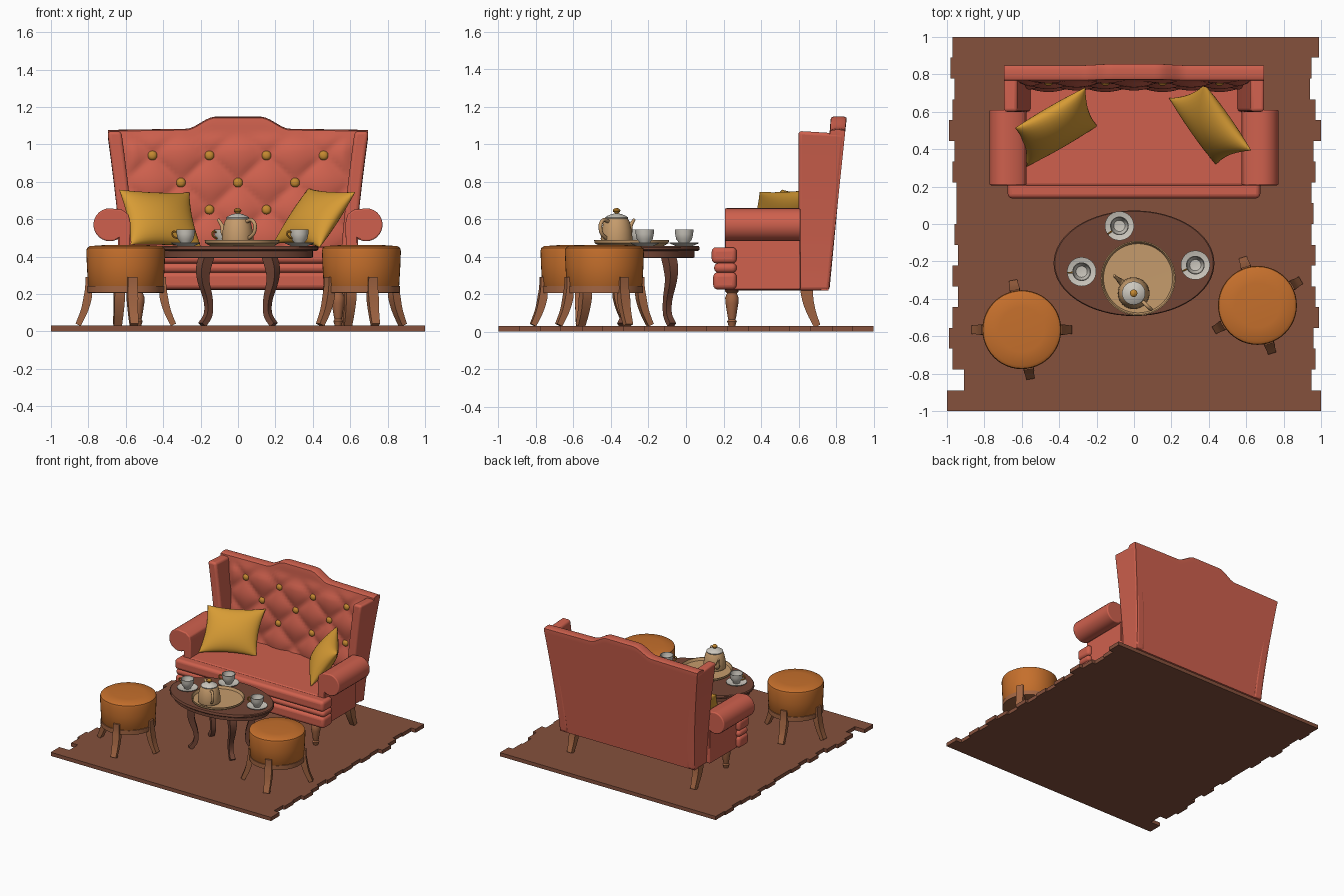
import bpy, bmesh, math
from mathutils import Vector
from math import sin, cos, pi, radians

if "Cube" in bpy.data.objects:
    bpy.data.objects.remove(bpy.data.objects["Cube"])


def mat(name, r, g, b):
    m = bpy.data.materials.new(name)
    m.diffuse_color = (r, g, b, 1)
    m.use_nodes = True
    m.node_tree.nodes["Principled BSDF"].inputs["Base Color"].default_value = m.diffuse_color
    return m


CORAL = mat("coral fabric", 0.62, 0.118, 0.075)
MUSTARD = mat("mustard fabric", 0.68, 0.33, 0.035)
ORANGE = mat("orange leather", 0.56, 0.16, 0.025)
FLOOR = mat("floor wood", 0.235, 0.082, 0.046)
LEG = mat("leg wood", 0.36, 0.13, 0.055)
TABLE = mat("dark table wood", 0.17, 0.06, 0.036)
TAN = mat("tan ceramic", 0.56, 0.33, 0.15)
WHITE = mat("white china", 0.6, 0.57, 0.51)
GOLD = mat("gold trim", 0.56, 0.25, 0.03)


def finish(name, bm, material, bevel=0, angle=40):
    bmesh.ops.remove_doubles(bm, verts=bm.verts, dist=1e-5)
    bmesh.ops.recalc_face_normals(bm, faces=bm.faces)
    me = bpy.data.meshes.new(name)
    bm.to_mesh(me)
    bm.free()
    ob = bpy.data.objects.new(name, me)
    bpy.context.collection.objects.link(ob)
    me.materials.append(material)
    if bevel:
        b = ob.modifiers.new("round", 'BEVEL')
        b.width, b.segments, b.limit_method = bevel, 4, 'ANGLE'
        b.angle_limit = radians(35)
    bpy.ops.object.select_all(action='DESELECT')
    ob.select_set(True)
    bpy.context.view_layer.objects.active = ob
    bpy.ops.object.shade_smooth_by_angle(angle=radians(angle))
    return ob


def loft(name, rings, material, bevel=0, caps=(True, True)):
    """Skin a list of closed rings of points."""
    bm = bmesh.new()
    vs = [[bm.verts.new(p) for p in r] for r in rings]
    n = len(rings[0])
    for a, b in zip(vs, vs[1:]):
        for i in range(n):
            j = (i + 1) % n
            bm.faces.new((a[i], a[j], b[j], b[i]))
    if caps[0]:
        bm.faces.new(vs[0])
    if caps[1]:
        bm.faces.new(vs[-1])
    return finish(name, bm, material, bevel)


def box(name, x0, x1, y0, y1, z0, z1, material, bevel=0):
    return loft(name, [[(x0, y0, z), (x1, y0, z), (x1, y1, z), (x0, y1, z)] for z in (z0, z1)],
                material, bevel)


def lathe(name, cx, cy, profile, material, n=40, sx=1, sy=1):
    rings = [[(cx + r * sx * cos(2 * pi * i / n), cy + r * sy * sin(2 * pi * i / n), z)
              for i in range(n)] for r, z in profile]
    return loft(name, rings, material, caps=(profile[0][0] > 0, profile[-1][0] > 0))


def spline(pts, steps=5):
    """Catmull-Rom through tuples of any length."""
    p = [pts[0]] + list(pts) + [pts[-1]]
    out = []
    for a, b, c, d in zip(p, p[1:], p[2:], p[3:]):
        for s in range(steps):
            t = s / steps
            out.append(tuple(0.5 * (2 * q + (r - o) * t + (2 * o - 5 * q + 4 * r - e) * t * t
                                    + (3 * q - o - 3 * r + e) * t ** 3)
                             for o, q, r, e in zip(a, b, c, d)))
    return out + [tuple(pts[-1])]


def radial_sweep(name, cx, cy, deg, pts, material, n=4):
    """Sweep along (radius, z, half width, half depth) points in a vertical plane."""
    path = spline(pts)
    a = radians(deg)
    out, side, up = Vector((cos(a), sin(a), 0)), Vector((-sin(a), cos(a), 0)), Vector((0, 0, 1))
    k = math.sqrt(2) if n == 4 else 1
    rings = []
    for i, (r, z, w, d) in enumerate(path):
        p, q = path[max(i - 1, 0)], path[min(i + 1, len(path) - 1)]
        tan = (out * (q[0] - p[0]) + up * (q[1] - p[1])).normalized()
        nor = tan.cross(side)
        c = Vector((cx, cy, 0)) + out * r + up * z
        rings.append([c + side * (w * k * cos(2 * pi * (j + .5) / n)) + nor * (d * k * sin(2 * pi * (j + .5) / n))
                      for j in range(n)])
    return loft(name, rings, material)


# Floor planks with uneven ends
lefts = (.97, .98, .96, .97, .99, .96, .97, .95, .95, .96, .94, .97, .94, .97, .99, .97, .91, 1.0)
rights = (.99, .95, .94, .97, 1.0, .96, .97, .95, .96, .95, .97, .95, .97, .99, .96, .97, .95, 1.0)
for i, (l, r) in enumerate(zip(lefts, rights)):
    y = 1 - i / 9
    box("floor_plank", -l, r, y - 1 / 9, y, 0, 0.03, FLOOR)


# Sofa back: tufted front and camel crest
def half_width(z):
    return 0.615 + 0.085 * max(0, (z - 0.22) / 0.86) ** 1.4


def crest(x):
    t = min(1, max(0, (abs(x) - 0.12) / 0.16))
    return 1.148 - 0.065 * t * t * (3 - 2 * t) - 0.006 * max(0, abs(x) - .3) / .4


def back_y(x, z):
    t = (z - 0.22) / 0.9
    p, q = x / .305 + (z - .94) / .29 - .5, x / .305 - (z - .94) / .29 - .5
    fade = min(1, max(0, (1.06 - z) / .08)) * min(1, max(0, (.62 - abs(x)) / .06))
    return 0.72 + 0.05 * t - 0.03 * fade * (abs(sin(pi * p) * sin(pi * q))) ** 0.6


rings = []
NX, NZ = 64, 44
steps = [(k / NZ, 0) for k in range(NZ + 1)] + [(1, .3), (1, .65), (1, .88), (1, 1)]
for t, e in steps:
    front, rear = [], []
    for i in range(NX + 1):
        u = 2 * i / NX - 1
        x = u * (half_width(0.22 + t * 0.86) - 0.004)
        z = 0.22 + t * (crest(x) - 0.025 - 0.22) + 0.025 * math.sqrt(1 - (1 - e) ** 2)
        f, b = back_y(x, z), 0.76 + 0.095 * (z - 0.22) / 0.9
        m, s = (f + b) / 2, 1 - e ** 2.5
        front.append((x, m + (f - m) * s, z))
        rear.append((x, m + (b - m) * s, z))
    rings.append(front + rear[::-1])
loft("sofa_back", rings, CORAL, caps=(True, False))

# Buttons on the tufting
rows = ((0.94, (-.4575, -.1525, .1525, .4575)), (0.795, (-.305, 0, .305)),
        (0.65, (-.4575, -.1525, .1525, .4575)))
for z, xs in rows:
    for x in xs:
        y = back_y(x, z)
        loft("back_button", [[(x + r * cos(i * pi / 8), y - d, z + r * sin(i * pi / 8)) for i in range(16)]
                             for r, d in ((.026, -.01), (.026, .004), (.02, .015), (.01, .02))], GOLD)

# Sofa seat and three front rolls
box("seat", -0.6, 0.6, 0.2, 0.75, 0.22, 0.455, CORAL, 0.02)
for z0, z1, y0 in ((0.225, 0.316, 0.145), (0.314, 0.366, 0.15), (0.364, 0.45, 0.137)):
    box("front_roll", -0.675, 0.675, y0, 0.27, z0, z1, CORAL, 0.024)

for s in (-1, 1):
    # Wings
    rings = []
    for k in range(13):
        z = 0.22 + 0.85 * k / 12
        w, yb = half_width(z), 0.765 + 0.08 * k / 12
        tilt = -0.015 * k / 12
        rings.append([(s * (w - .075), .6, z), (s * w, .6, z), (s * w, yb, z + tilt), (s * (w - .075), yb, z + tilt)])
    loft("wing", rings, CORAL, 0.018)
    # Scroll arms
    prof = [(.58, .225), (.575, .58), (.585, .625), (.62, .65)]
    prof += [(.685 + .088 * cos(radians(a)), .57 + .088 * sin(radians(a))) for a in range(90, -121, -14)]
    prof += [(.645, .225)]
    loft("arm", [[(s * x, y, z) for x, z in prof] for y in (0.207, 0.61)], CORAL, 0.008)
    # Turned front legs and splayed back legs
    lathe("front_leg", s * .535, .245, [(.036, .23), (.036, .215), (.026, .205), (.036, .18), (.034, .15), (.022, .075),
                                        (.019, .065), (.026, .055), (.022, .045), (.018, .03)], LEG, 20)
    radial_sweep("back_leg", s * .56, .6, 90, [(.04, .25, .03, .035), (.05, .17, .028, .03), (.07, .1, .024, .024),
                                               (.1, .03, .02, .018)], LEG)


# Throw pillows from four corners
def pillow(name, tl, tr, bl, br):
    tl, tr, bl, br = map(Vector, (tl, tr, bl, br))
    c, U, V = (tl + tr + bl + br) / 4, (tr + br - tl - bl) / 4, (tl + tr - bl - br) / 4
    nor = U.cross(V).normalized()
    bm = bmesh.new()
    N = 18
    for side in (-1, 1):
        g = []
        for i in range(N + 1):
            u = -cos(pi * i / N)
            row = []
            for j in range(N + 1):
                v = -cos(pi * j / N)
                th = 0.075 * (max(0, (1 - u * u) * (1 - v * v))) ** 0.5
                p = c + U * u * (1 - .1 * (1 - v * v)) + V * v * (1 - .1 * (1 - u * u))
                row.append(bm.verts.new(p + nor * side * th))
            g.append(row)
        for i in range(N):
            for j in range(N):
                bm.faces.new((g[i][j], g[i + 1][j], g[i + 1][j + 1], g[i][j + 1]))
    finish(name, bm, MUSTARD, angle=60)


pillow("left_pillow", (-.63, .51, .765), (-.265, .735, .735), (-.58, .31, .455), (-.19, .52, .455))
pillow("right_pillow", (.375, .74, .775), (.63, .4, .735), (.19, .68, .46), (.435, .31, .46))

# Oval table with curved legs
TY = -0.21
lathe("table_top", 0, TY, [(.97, .43), (1, .437), (1, .45), (.985, .456), (0, .456)], TABLE, 64, .43, .282)
lathe("table_apron", 0, TY, [(.97, .392), (1, .396), (1, .435)], TABLE, 64, .4, .255)
for a in (35, 145, 215, 325):
    radial_sweep("table_leg", 0, TY, a, [(.2, .41, .028, .03), (.225, .34, .027, .03), (.225, .27, .022, .024),
                                         (.195, .17, .018, .018), (.195, .09, .017, .017), (.235, .035, .02, .015)], TABLE)

# Round tray
lathe("tray", .022, -.29, [(.17, .456), (.197, .472), (.2, .488), (.194, .488), (.185, .468), (0, .466)], TAN, 48)

# Teapot
PX, PY = -0.002, -0.37
lathe("teapot_body", PX, PY, [(.07, .467), (.082, .475), (.085, .495), (.08, .54), (.07, .585), (.06, .602), (0, .603)], TAN)
lathe("teapot_lid", PX, PY, [(.06, .602), (.062, .609), (.05, .617), (.028, .626), (.012, .63)], WHITE)
lathe("teapot_knob", PX, PY, [(.009, .625), (.01, .632), (.019, .64), (.02, .648), (.012, .657), (0, .659)], GOLD, 20)
radial_sweep("teapot_spout", PX, PY, 138, [(.065, .505, .02, .022), (.1, .525, .015, .016), (.112, .565, .011, .011),
                                           (.14, .598, .008, .008)], TAN, 12)
radial_sweep("teapot_handle", PX, PY, -43, [(.06, .585, .01, .01), (.1, .596, .01, .01), (.126, .57, .01, .01),
                                            (.118, .525, .01, .01), (.075, .495, .01, .01)], TAN, 12)

# Cups and saucers
for x, y, a in ((-.28, -.255, 185), (-.078, -.01, 215), (.328, -.22, 205)):
    lathe("saucer", x, y, [(.045, .457), (.077, .47), (.078, .475), (.045, .466), (0, .465)], WHITE, 32)
    lathe("cup", x, y, [(.025, .465), (.028, .475), (.042, .492), (.048, .52), (.05, .544), (.046, .544),
                        (.043, .518), (.03, .49), (0, .485)], WHITE, 32)
    radial_sweep("cup_handle", x, y, a, [(.046, .53, .005, .005), (.066, .534, .005, .005), (.072, .518, .005, .005),
                                         (.06, .503, .005, .005), (.042, .498, .005, .005)], GOLD, 8)

# Stools
for x, y, angles in ((-.6, -.565, (0, 100, 180, 280)), (.66, -.435, (30, 107, 210, 287))):
    lathe("stool_cushion", x, y, [(.195, .235), (.202, .245), (.208, .35), (.211, .43), (.207, .446), (.192, .456),
                                  (.12, .461), (0, .463)], ORANGE, 48)
    lathe("stool_ring", x, y, [(.19, .205), (.206, .207), (.206, .243), (.19, .245)], LEG, 48)
    for a in angles:
        radial_sweep("stool_leg", x, y, a, [(.202, .292, .025, .014), (.2, .24, .026, .017), (.203, .185, .028, .022),
                                            (.222, .11, .025, .019), (.255, .035, .022, .015)], LEG)
